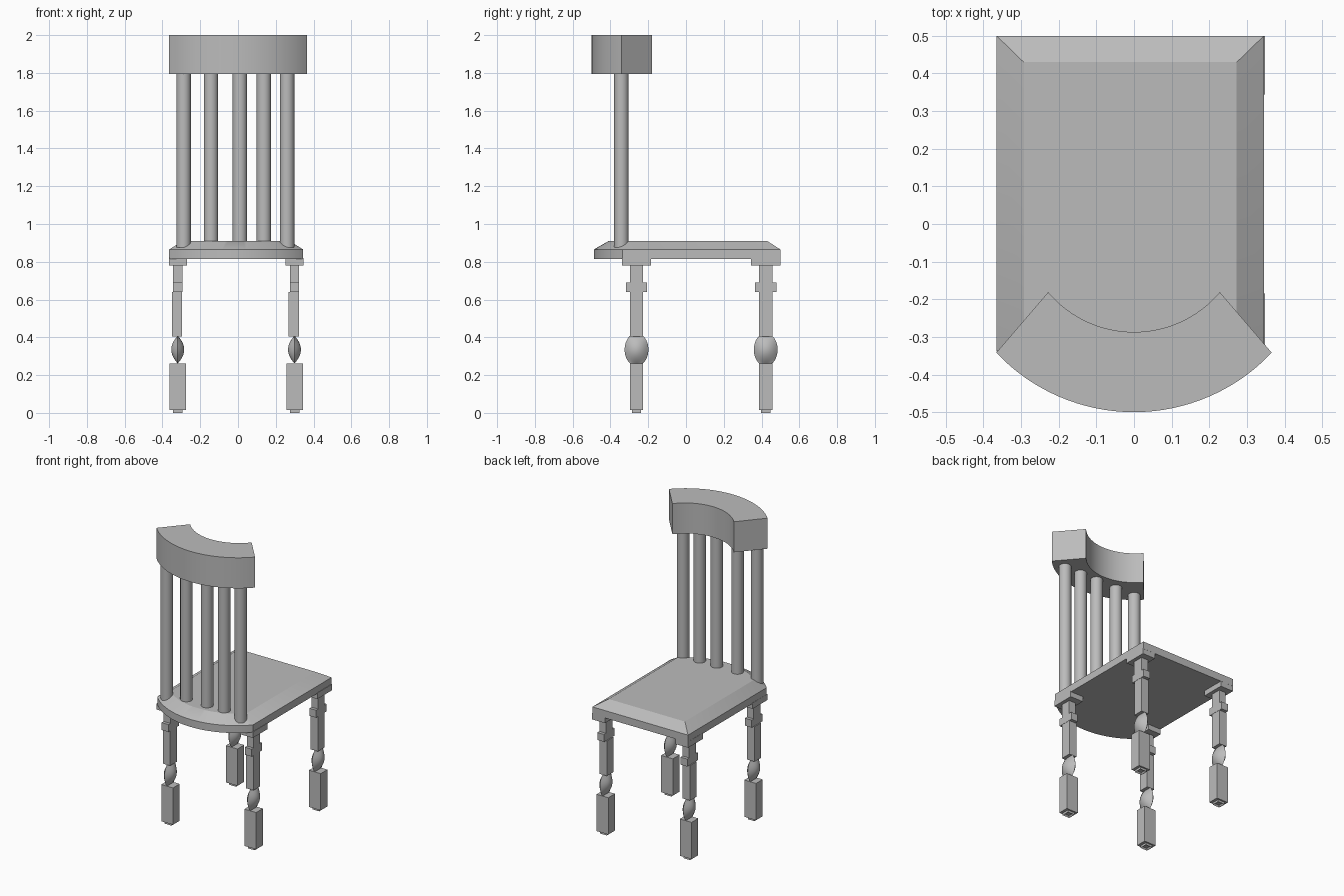
import bpy, bmesh, math

cube = bpy.data.objects.get("Cube")
if cube:
    bpy.data.objects.remove(cube, do_unlink=True)

grey = bpy.data.materials.new("plain_grey")
grey.use_nodes = True
colour = (0.5, 0.5, 0.5, 1)
grey.diffuse_color = colour
grey.node_tree.nodes["Principled BSDF"].inputs["Base Color"].default_value = colour


def finish(name, bm, smooth=False):
    bmesh.ops.recalc_face_normals(bm, faces=bm.faces)
    mesh = bpy.data.meshes.new(name)
    bm.to_mesh(mesh)
    bm.free()
    mesh.materials.append(grey)
    obj = bpy.data.objects.new(name, mesh)
    bpy.context.collection.objects.link(obj)
    if smooth:
        bpy.ops.object.select_all(action="DESELECT")
        obj.select_set(True)
        bpy.context.view_layer.objects.active = obj
        bpy.ops.object.shade_smooth_by_angle(angle=math.radians(30))
    return obj


def loft(name, rings, smooth=False):
    """Closed solid through rings of equal point count."""
    bm = bmesh.new()
    loops = [[bm.verts.new(p) for p in ring] for ring in rings]
    n = len(loops[0])
    for a, b in zip(loops, loops[1:]):
        for i in range(n):
            j = (i + 1) % n
            bm.faces.new((a[i], a[j], b[j], b[i]))
    bm.faces.new(loops[0])
    bm.faces.new(loops[-1])
    return finish(name, bm, smooth)


def box(name, cx, cy, wx, wy, z0, z1, pocket=False):
    bm = bmesh.new()
    bmesh.ops.create_cube(bm, size=1)
    for v in bm.verts:
        v.co = (cx + v.co.x * wx, cy + v.co.y * wy, z0 if v.co.z < 0 else z1)
    if pocket:
        bm.normal_update()
        base = [f for f in bm.faces if f.normal.z < -0.9]
        bmesh.ops.inset_region(bm, faces=base, thickness=0.01)
        for v in base[0].verts:
            v.co.z = z0 + 0.01
    return finish(name, bm)


def front_arc(half, y_mid, y_end, cx=0, n=32):
    """Points of an arc bulging towards the front, from -half to +half."""
    sag = y_end - y_mid
    r = (half * half + sag * sag) / (2 * sag)
    a = math.asin(half / r)
    return [(cx + r * math.sin(t), y_mid + r - r * math.cos(t))
            for t in (-a + 2 * a * i / n for i in range(n + 1))]


def at(points, z):
    return [(x, y, z) for x, y in points]


# Seat: straight sides, curved front, sloped upper rim
def seat_outline(half, y_mid, y_end, y_back):
    return front_arc(half, y_mid, y_end, -0.01) + [(-0.01 + half, y_back), (-0.01 - half, y_back)]


lower = seat_outline(0.355, -0.488, -0.335, 0.5)
upper = seat_outline(0.283, -0.41, -0.298, 0.43)
loft("seat", [at(lower, 0.815), at(lower, 0.865), at(upper, 0.91)], True)

# Curved top rail
rail = front_arc(0.366, -0.5, -0.342) + front_arc(0.228, -0.287, -0.181)[::-1]
loft("top_rail", [at(rail, 1.795), at(rail, 2.0)], True)

# Back spindles
for i, x in enumerate((-0.288, -0.143, 0.01, 0.137, 0.26)):
    circle = [(x + 0.038 * math.cos(t), -0.342 + 0.038 * math.sin(t))
              for t in (math.tau * k / 32 for k in range(32))]
    loft(f"spindle_{i + 1}", [at(circle, 0.875), at(circle, 1.8)], True)


# Leg bulb: a lens with a sharp rim at front and back, pinched at both ends
def bulb(name, cx, cy, zc):
    bm = bmesh.new()
    half, rows, cols = 0.073, 16, 12
    for side in (-1, 1):
        grid = []
        for i in range(rows + 1):
            z = half * (2 * i / rows - 1)
            wide = 0.063 * math.sqrt(1 - (z / 0.087) ** 2)
            row = []
            for j in range(cols + 1):
                s = 2 * j / cols - 1
                thick = 0.034 * (1 - (z / half) ** 2) * (1 - s * s)
                row.append(bm.verts.new((cx + side * thick, cy + s * wide, zc + z)))
            grid.append(row)
        for a, b in zip(grid, grid[1:]):
            for j in range(cols):
                bm.faces.new((a[j], a[j + 1], b[j + 1], b[j]))
    bmesh.ops.remove_doubles(bm, verts=bm.verts, dist=0.00001)
    finish(name, bm, True)


# Legs: stacked blocks with a bulb
for side, x in (("right", -0.318), ("left", 0.3)):
    for end, y in (("front", -0.262), ("back", 0.422)):
        leg = f"{end}_{side}_leg"
        box(leg + "_plate", x, y, 0.096, 0.155, 0.78, 0.82)
        box(leg + "_neck", x - 0.001, y, 0.05, 0.07, 0.685, 0.785)
        box(leg + "_collar", x - 0.001, y, 0.05, 0.112, 0.64, 0.69)
        box(leg + "_upper_block", x - 0.005, y, 0.055, 0.07, 0.405, 0.64)
        bulb(leg + "_bulb", x - 0.001, y, 0.335)
        box(leg + "_lower_block", x, y, 0.087, 0.071, 0.015, 0.262)
        box(leg + "_foot", x, y, 0.05, 0.05, 0, 0.016, True)
